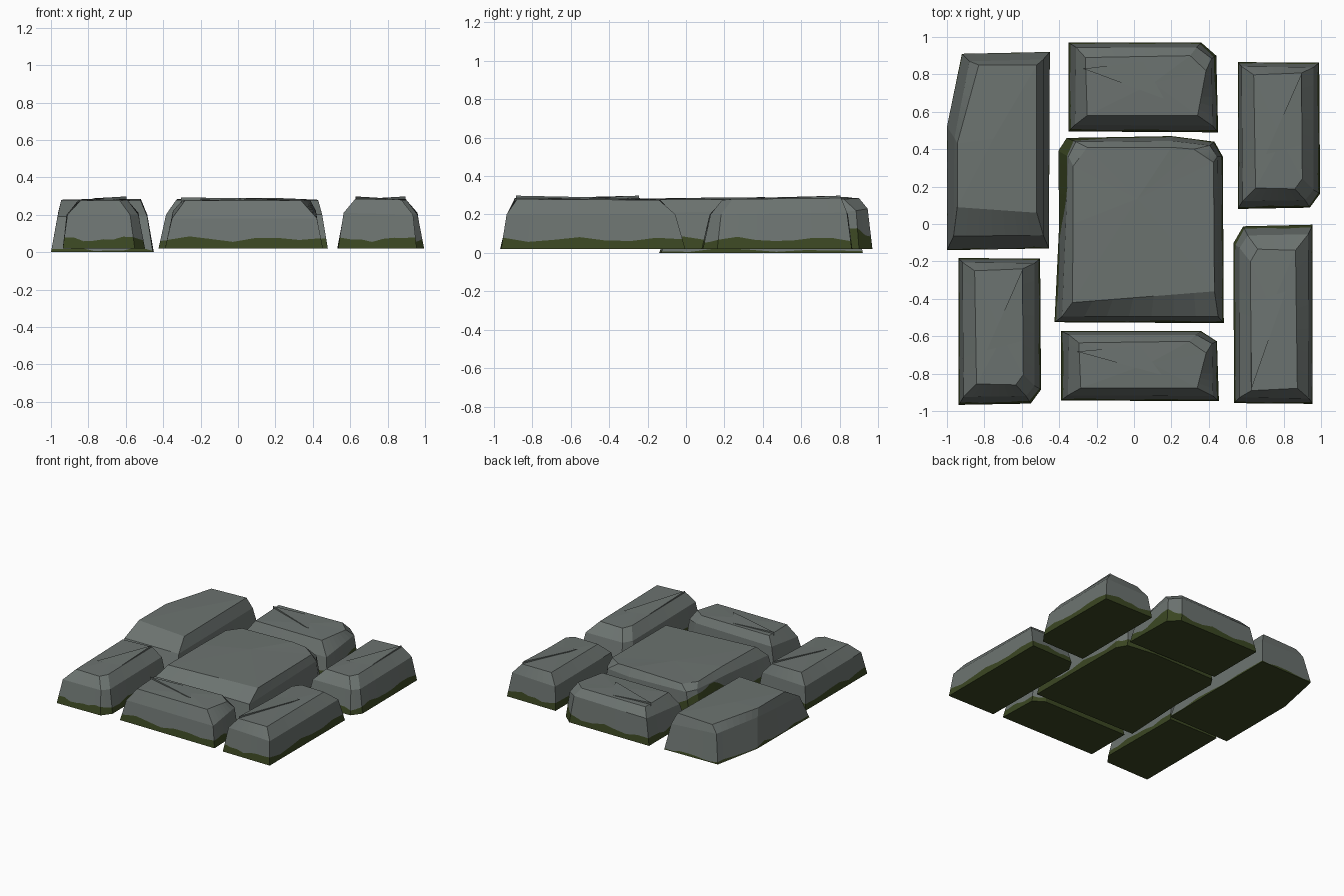
import bpy, bmesh, math
from mathutils import Vector

if "Cube" in bpy.data.objects:
    bpy.data.objects.remove(bpy.data.objects["Cube"])


def material(name, rgb):
    m = bpy.data.materials.new(name)
    m.diffuse_color = (*rgb, 1)
    m.use_nodes = True
    m.node_tree.nodes["Principled BSDF"].inputs["Base Color"].default_value = m.diffuse_color
    return m


stone_mat = material("grey stone", (0.150, 0.172, 0.162))
moss_mat = material("dark moss", (0.043, 0.062, 0.016))
STEPS = 7  # subdivisions per outline edge, so the moss line can wave


def resample(ring):
    out = []
    for a, b in zip(ring, ring[1:] + ring[:1]):
        out += [Vector(a).lerp(Vector(b), i / STEPS) for i in range(STEPS)]
    return out


def stone(name, base, shoulder, top, z0=0.02, centre=(0, 0), scale=(1, 1),
          turn=False, moss=0.07, boost=None, crack=None):
    """Chiselled block: base outline -> wavy moss line -> shoulder -> top facet."""
    s = -1 if turn else 1

    def place(p):
        return Vector((centre[0] + s * scale[0] * p[0],
                       centre[1] + s * scale[1] * p[1], p[2]))

    low = resample([place((x, y, z0)) for x, y in base])
    mid = resample([place(p) for p in shoulder])
    high = resample([place(p) for p in top])
    line = []
    for a, b in zip(low, mid):
        h = moss + 0.010 * math.sin(17 * a.x + 14 * a.y) + 0.006 * math.sin(41 * a.x - 33 * a.y)
        if boost:
            d = math.hypot(a.x - boost[0], a.y - boost[1])
            h += boost[3] * math.exp(-(d / boost[2]) ** 4)
        t = (h - z0) / (b.z - z0)
        line.append(a.lerp(b, min(max(t, 0.03), 0.97)))

    bm = bmesh.new()
    rings = [[bm.verts.new(p) for p in r] for r in (low, line, mid, high)]
    n = len(low)
    for k in range(3):
        for i in range(n):
            j = (i + 1) % n
            f = bm.faces.new((rings[k][i], rings[k][j], rings[k + 1][j], rings[k + 1][i]))
            f.material_index = 1 if k == 0 else 0
    bm.faces.new(rings[0]).material_index = 1
    # slightly domed top
    c = sum(high, Vector()) / n
    c.z += 0.006
    hub = bm.verts.new(c)
    for i in range(n):
        bm.faces.new((rings[3][i], rings[3][(i + 1) % n], hub))
    # raised sliver that makes the split line on the top
    if crack:
        a, b, r = (place(p) for p in crack)
        v = [bm.verts.new(p) for p in (a - Vector((0, 0, 0.04)), a, b, r)]
        for q in ((0, 1, 2), (0, 2, 3), (0, 3, 1), (1, 3, 2)):
            bm.faces.new([v[i] for i in q])
    bmesh.ops.recalc_face_normals(bm, faces=bm.faces)
    me = bpy.data.meshes.new(name)
    bm.to_mesh(me)
    bm.free()
    me.materials.append(stone_mat)
    me.materials.append(moss_mat)
    bpy.context.collection.objects.link(bpy.data.objects.new(name, me))


# Large back left stone, almost free of moss
stone("back_left_stone",
      [(-1, -.14), (-.455, -.13), (-.45, .92), (-.92, .91), (-1, .52)],
      [(-.965, -.065, .19), (-.485, -.06, .19), (-.485, .88, .20), (-.88, .87, .22), (-.96, .46, .22)],
      [(-.945, .09, .28), (-.52, .06, .275), (-.52, .85, .285), (-.83, .85, .275), (-.945, .43, .28)],
      z0=0.0, moss=0.012)

# Central slab
stone("centre_stone",
      [(-.425, -.525), (.48, -.53), (.475, .36), (.43, .44), (.2, .47), (-.36, .46), (-.405, .39), (-.40, 0)],
      [(-.385, -.495, .20), (.45, -.495, .20), (.445, .36, .22), (.405, .42, .23), (.2, .445, .23),
       (-.31, .44, .24), (-.35, .36, .24), (-.365, 0, .23)],
      [(-.33, -.42, .28), (.43, -.36, .275), (.425, .33, .28), (.32, .40, .285), (.2, .41, .29),
       (-.25, .41, .28), (-.325, .31, .28), (-.325, 0, .285)],
      boost=(-.41, .27, .25, .15))

# Wide stones: one at the back, a shallower copy at the front
wide = dict(
    base=[(-.40, .24), (.31, .24), (.39, .17), (.40, -.24), (-.40, -.235)],
    shoulder=[(-.36, .215, .22), (.285, .215, .23), (.365, .155, .22), (.37, -.205, .18), (-.365, -.20, .18)],
    top=[(-.31, .16, .28), (.25, .17, .285), (.335, .09, .28), (.29, -.15, .275), (-.30, -.15, .275)],
    crack=[(-.32, .10, .292), (.11, -.06, .287), (.0, .14, .286)])
stone("back_middle_stone", centre=(.05, .73), boost=(.44, .83, .12, .05), **wide)
stone("front_middle_stone", centre=(.032, -.76), scale=(1.055, .78), **wide)

# Long stones, with one corner cut off
long_shape = dict(
    base=[(-.22, .393), (.215, .39), (.22, -.31), (.165, -.385), (-.22, -.392)],
    shoulder=[(-.20, .37, .20), (.185, .365, .21), (.185, -.29, .20), (.14, -.345, .20), (-.195, -.35, .20)],
    top=[(-.135, .325, .28), (.12, .335, .285), (.125, -.23, .28), (.085, -.285, .275), (-.125, -.28, .275)],
    crack=[(.12, .33, .298), (-.07, -.10, .287), (.12, -.05, .283)])
stone("back_right_stone", centre=(.775, .4725), **long_shape)
stone("front_left_stone", centre=(-.717, -.575), **long_shape)
stone("front_right_stone", centre=(.743, -.482), scale=(.965, 1.22), turn=True, **long_shape)
